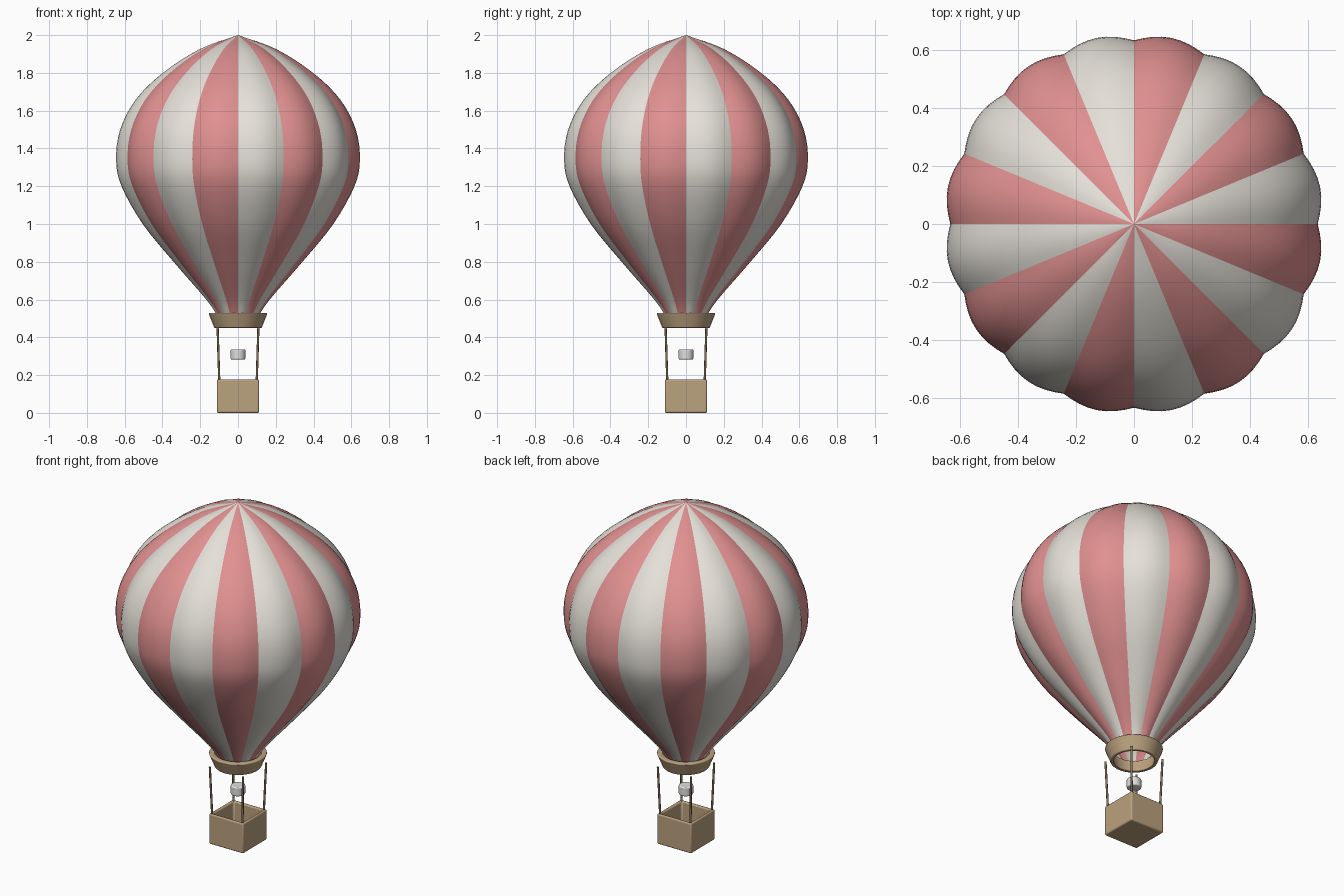
import bpy, bmesh, math
from mathutils import Vector

if "Cube" in bpy.data.objects:
    bpy.data.objects.remove(bpy.data.objects["Cube"], do_unlink=True)


def material(name, r, g, b):
    m = bpy.data.materials.new(name)
    m.use_nodes = True
    m.diffuse_color = (r, g, b, 1)
    m.node_tree.nodes["Principled BSDF"].inputs["Base Color"].default_value = (r, g, b, 1)
    return m


cream = material("cream cloth", 0.78, 0.75, 0.69)
pink = material("pink cloth", 0.75, 0.28, 0.28)
tan = material("tan wicker", 0.50, 0.36, 0.21)
brown = material("brown rope", 0.22, 0.17, 0.10)
metal = material("pale metal", 0.74, 0.74, 0.73)


def finish(bm, name, mats, smooth=True, bevel=0):
    mesh = bpy.data.meshes.new(name)
    bmesh.ops.recalc_face_normals(bm, faces=bm.faces)
    bm.to_mesh(mesh)
    bm.free()
    for m in mats:
        mesh.materials.append(m)
    ob = bpy.data.objects.new(name, mesh)
    bpy.context.collection.objects.link(ob)
    if bevel:
        mod = ob.modifiers.new("soft edges", "BEVEL")
        mod.width, mod.segments, mod.limit_method = bevel, 3, "ANGLE"
    bpy.ops.object.select_all(action="DESELECT")
    ob.select_set(True)
    bpy.context.view_layer.objects.active = ob
    if smooth:
        bpy.ops.object.shade_smooth_by_angle(angle=math.radians(40))
    return ob


def smooth_path(points, steps):
    """Catmull-Rom curve through (radius, height) points."""
    p = [Vector(q) for q in points]
    p = [2 * p[0] - p[1]] + p + [2 * p[-1] - p[-2]]
    out = []
    for a, b, c, d in zip(p, p[1:], p[2:], p[3:]):
        for i in range(steps):
            t = i / steps
            out.append(0.5 * (2 * b + (c - a) * t + (2 * a - 5 * b + 4 * c - d) * t * t
                              + (3 * b - a - 3 * c + d) * t ** 3))
    return out + [p[-2]]


def lathe(name, profile, mat, sides, closed, bevel=0):
    bm = bmesh.new()
    rings = [[bm.verts.new((r * math.cos(k * math.tau / sides), r * math.sin(k * math.tau / sides), z))
              for k in range(sides)] for r, z in profile]
    pairs = list(zip(rings, rings[1:]))
    if closed:
        pairs.append((rings[-1], rings[0]))
    else:
        bm.faces.new(rings[0])
        bm.faces.new(rings[-1])
    for lo, hi in pairs:
        for k in range(sides):
            n = (k + 1) % sides
            bm.faces.new((lo[k], lo[n], hi[n], hi[k]))
    return finish(bm, name, [mat], bevel=bevel)


# Envelope: sixteen bulging gores in alternating colours, open at the mouth
GORES, SUB = 16, 8
SIDES = GORES * SUB
shape = smooth_path([(0.105, 0.51), (0.165, 0.6), (0.335, 0.8), (0.495, 1.0), (0.605, 1.2), (0.633, 1.34),
                     (0.612, 1.5), (0.53, 1.66), (0.39, 1.8), (0.2, 1.925), (0.0, 2.0)], 4)
bm = bmesh.new()
rings = []
for r, z in shape[:-1]:
    ring = []
    for k in range(SIDES):
        a = k * math.tau / SIDES
        rr = r * (1 + 0.033 * math.sin(math.pi * (k % SUB) / SUB))
        ring.append(bm.verts.new((rr * math.cos(a), rr * math.sin(a), z)))
    rings.append(ring)
apex = bm.verts.new((0, 0, shape[-1].y))
for k in range(SIDES):
    n = (k + 1) % SIDES
    strip = [bm.faces.new((lo[k], lo[n], hi[n], hi[k])) for lo, hi in zip(rings, rings[1:])]
    strip.append(bm.faces.new((rings[-1][k], rings[-1][n], apex)))
    for f in strip:
        f.material_index = (k // SUB) % 2
envelope = finish(bm, "envelope", [cream, pink])
# Crisp seams wherever two colours meet
bm = bmesh.new()
bm.from_mesh(envelope.data)
for e in bm.edges:
    if len({f.material_index for f in e.link_faces}) > 1:
        e.smooth = False
bm.to_mesh(envelope.data)
bm.free()

# Flared collar around the mouth
lathe("mouth_ring", [(0.125, 0.45), (0.155, 0.525), (0.15, 0.53), (0.125, 0.53), (0.108, 0.45)],
      tan, 48, True, 0.003)

# Burner hanging under the mouth
lathe("burner", [(0.039, 0.283), (0.039, 0.336)], metal, 32, False, 0.006)

# Basket: rounded box with a hollow top
bm = bmesh.new()
bmesh.ops.create_cube(bm, size=1)
for v in bm.verts:
    v.co = (v.co.x * 0.224, v.co.y * 0.224, (v.co.z + 0.5) * 0.178)
top = max(bm.faces, key=lambda f: f.calc_center_median().z)
bmesh.ops.inset_region(bm, faces=[top], thickness=0.024)
floor = bmesh.ops.extrude_discrete_faces(bm, faces=[top])["faces"][0]
bmesh.ops.translate(bm, verts=floor.verts, vec=(0, 0, -0.12))
finish(bm, "basket", [tan], bevel=0.011)

# Four corner ropes
for sx, side in ((1, "left"), (-1, "right")):
    for sy, end in ((-1, "front"), (1, "back")):
        low = Vector((sx * 0.099, sy * 0.099, 0.165))
        high = Vector((sx * 0.108, sy * 0.108, 0.452))
        bm = bmesh.new()
        bmesh.ops.create_cone(bm, cap_ends=True, segments=10, radius1=0.006, radius2=0.006,
                              depth=(high - low).length)
        turn = (high - low).to_track_quat("Z", "Y")
        for v in bm.verts:
            v.co = turn @ v.co + (low + high) / 2
        finish(bm, f"{end}_{side}_rope", [brown])
